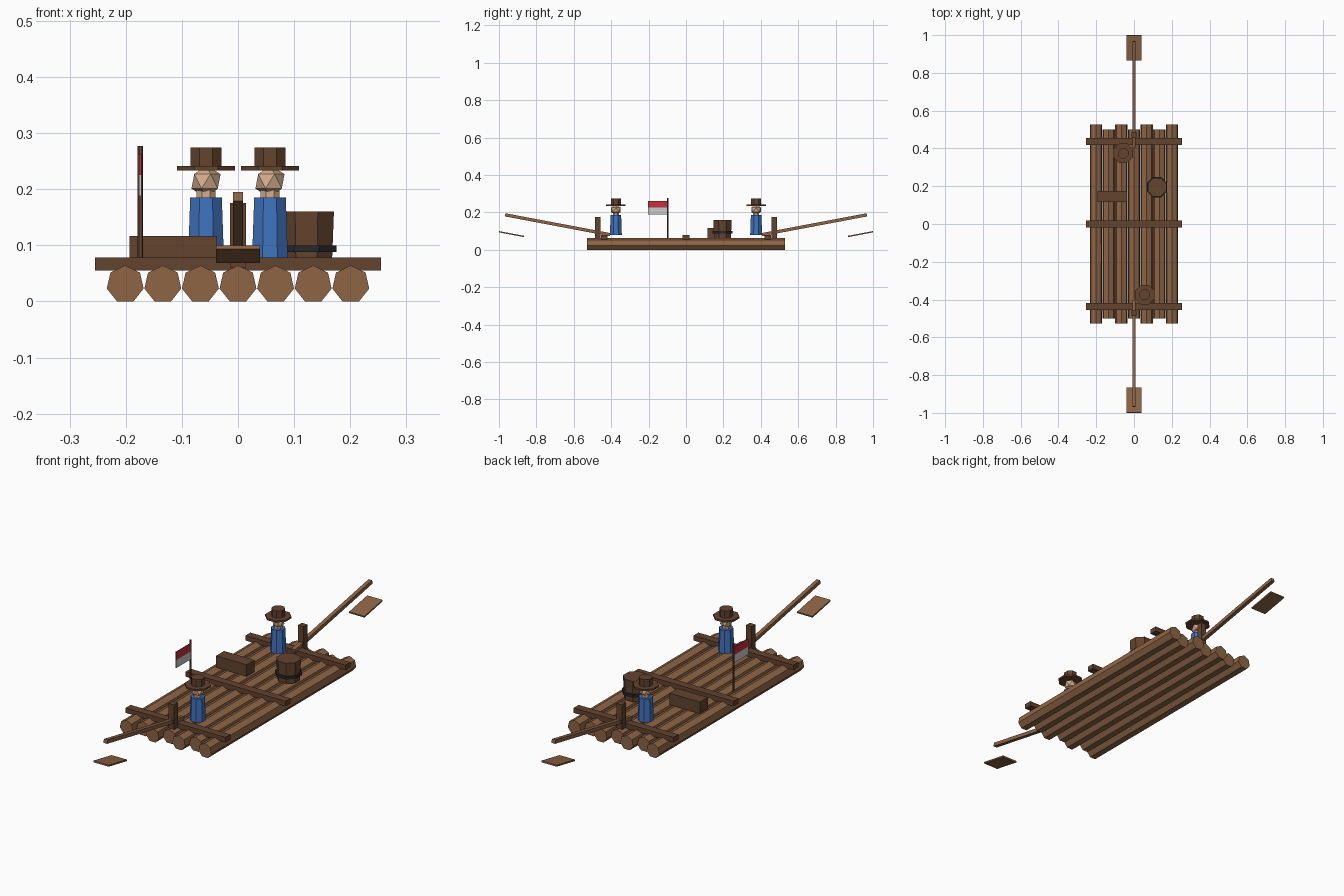
import bpy, math
from mathutils import Vector

if "Cube" in bpy.data.objects:
    bpy.data.objects.remove(bpy.data.objects["Cube"])


def material(name, rgb):
    m = bpy.data.materials.new(name)
    m.diffuse_color = (*rgb, 1)
    m.use_nodes = True
    m.node_tree.nodes["Principled BSDF"].inputs["Base Color"].default_value = m.diffuse_color
    return m


LIGHT = material("light_wood", (0.27, 0.13, 0.06))
DARK = material("dark_wood", (0.125, 0.056, 0.028))
BLUE = material("blue_cloth", (0.05, 0.17, 0.52))
SKIN = material("skin", (0.66, 0.42, 0.27))
RED = material("red_cloth", (0.55, 0.03, 0.045))
WHITE = material("pale_cloth", (0.6, 0.6, 0.6))
IRON = material("iron", (0.022, 0.022, 0.025))


def finish(name, mat):
    o = bpy.context.object
    o.name = name
    o.data.materials.append(mat)
    return o


def box(name, center, size, mat, rot=(0, 0, 0)):
    bpy.ops.mesh.primitive_cube_add(size=1, location=center, rotation=rot)
    o = finish(name, mat)
    o.scale = size
    return o


def drum(name, x, y, z0, z1, r0, r1, mat, sides=8):
    # upright tapered prism with a flat side facing front
    bpy.ops.mesh.primitive_cone_add(vertices=sides, radius1=r0, radius2=r1, depth=z1 - z0,
                                    location=(x, y, (z0 + z1) / 2),
                                    rotation=(0, 0, math.pi / sides))
    return finish(name, mat)


# deck logs: seven-sided, point up, alternating lengths
R = 0.0337
for i in range(7):
    half = 0.528 if i % 2 == 0 else 0.5
    bpy.ops.mesh.primitive_cylinder_add(vertices=7, radius=R, depth=2 * half,
                                        location=((i - 3) * 0.067, 0, R * math.cos(math.pi / 7)),
                                        rotation=(-math.pi / 2, 0, math.pi))
    o = finish(f"log_{i + 1}", LIGHT)
    # make sure the pointed edge is on top
    bpy.context.view_layer.update()
    if min((o.matrix_world @ v.co).z for v in o.data.vertices) < -0.001:
        o.rotation_euler = (math.pi / 2, 0, 0)

# cross beams
for name, y in (("front", -0.437), ("middle", 0), ("back", 0.437)):
    box(f"{name}_cross_beam", (0, y, 0.0665), (0.51, 0.036, 0.023), DARK)

for end, s in (("front", -1), ("back", 1)):
    # oar post
    box(f"{end}_oar_post", (0, s * 0.472, 0.118), (0.028, 0.028, 0.115), DARK)

    # oar shaft and blade, sloping up outwards
    a, b = Vector((0, s * 0.405, 0.081)), Vector((0, s * 0.967, 0.187))
    d = b - a
    tilt = math.atan2(d.z, d.y * s) * s
    box(f"{end}_oar_shaft", (a + b) / 2, (0.018, d.length, 0.017), LIGHT, (tilt, 0, 0))
    box(f"{end}_oar_blade", (0, s * 0.933, 0.084), (0.078, 0.135, 0.007), LIGHT, (tilt, 0, 0))

    # rower
    x, y = -s * 0.057, s * 0.375
    drum(f"{end}_rower_body", x, y, 0.078, 0.185, 0.0345, 0.0305, BLUE)
    drum(f"{end}_rower_neck", x, y, 0.18, 0.2, 0.018, 0.018, SKIN)
    bpy.ops.mesh.primitive_ico_sphere_add(subdivisions=1, radius=0.029, location=(x, y, 0.214))
    finish(f"{end}_rower_head", SKIN)
    drum(f"{end}_hat_brim", x, y, 0.233, 0.241, 0.056, 0.056, DARK)
    drum(f"{end}_hat_crown", x, y, 0.241, 0.274, 0.0295, 0.0295, DARK)

# cargo
box("crate", (-0.115, 0.145, 0.09), (0.156, 0.058, 0.054), DARK)
drum("barrel", 0.122, 0.195, 0.064, 0.16, 0.049, 0.053, DARK)
drum("barrel_hoop", 0.122, 0.195, 0.088, 0.1, 0.058, 0.058, IRON)

# flag
drum("flag_pole", -0.174, -0.098, 0.06, 0.277, 0.005, 0.005, DARK, 6)
box("flag_upper_stripe", (-0.174, -0.152, 0.2435), (0.004, 0.105, 0.037), RED)
box("flag_lower_stripe", (-0.174, -0.152, 0.2065), (0.004, 0.105, 0.037), WHITE)
